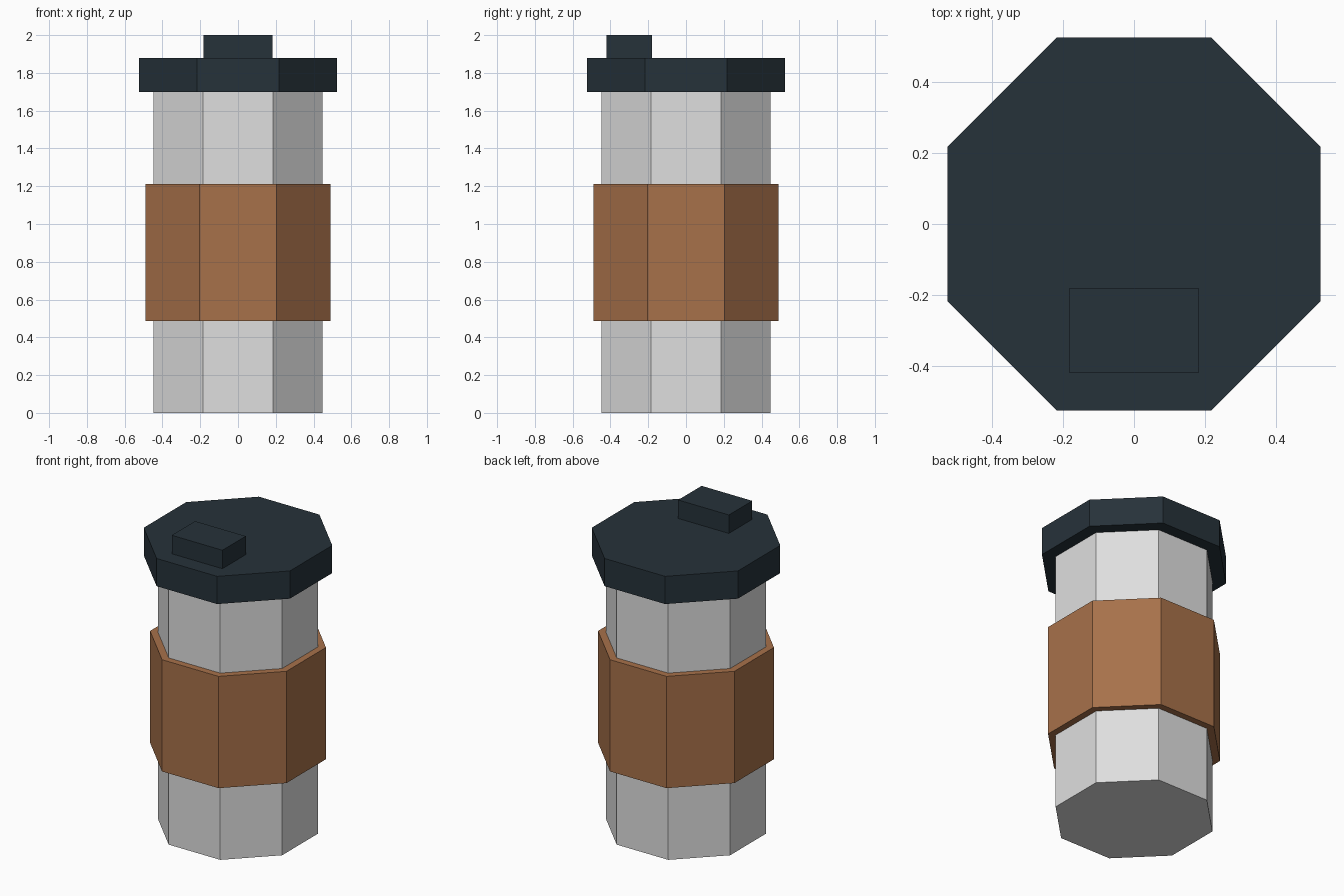
import bpy
from math import pi, cos

cube = bpy.data.objects.get("Cube")
if cube:
    bpy.data.objects.remove(cube, do_unlink=True)


def material(name, rgb):
    # sRGB bytes to linear colour
    linear = [((c / 255 + 0.055) / 1.055) ** 2.4 for c in rgb]
    mat = bpy.data.materials.new(name)
    mat.use_nodes = True
    mat.diffuse_color = (*linear, 1)
    bsdf = next(n for n in mat.node_tree.nodes if n.type == 'BSDF_PRINCIPLED')
    bsdf.inputs["Base Color"].default_value = (*linear, 1)
    return mat


def octagon(name, half_width, bottom, top, mat):
    # Eight-sided prism with a flat side facing the front
    bpy.ops.mesh.primitive_cylinder_add(
        vertices=8, radius=half_width / cos(pi / 8), depth=top - bottom,
        location=(0, 0, (bottom + top) / 2), rotation=(0, 0, pi / 8))
    obj = bpy.context.object
    obj.name = name
    obj.data.materials.append(mat)
    bpy.ops.object.transform_apply(location=False, rotation=True, scale=True)


light_grey = material("light grey", (223, 223, 223))
brown = material("brown", (167, 113, 74))
dark_slate = material("dark slate", (38, 50, 58))

# Cup, grip sleeve and lid
octagon("cup_body", 0.447, 0, 1.71, light_grey)
octagon("grip_sleeve", 0.49, 0.487, 1.213, brown)
octagon("lid", 0.525, 1.70, 1.88, dark_slate)

# Drinking spout near the front edge of the lid
bpy.ops.mesh.primitive_cube_add(size=1, location=(0, -0.30, 1.935))
spout = bpy.context.object
spout.name = "spout"
spout.scale = (0.364, 0.24, 0.13)
bpy.ops.object.transform_apply(location=False, rotation=False, scale=True)
spout.data.materials.append(dark_slate)
